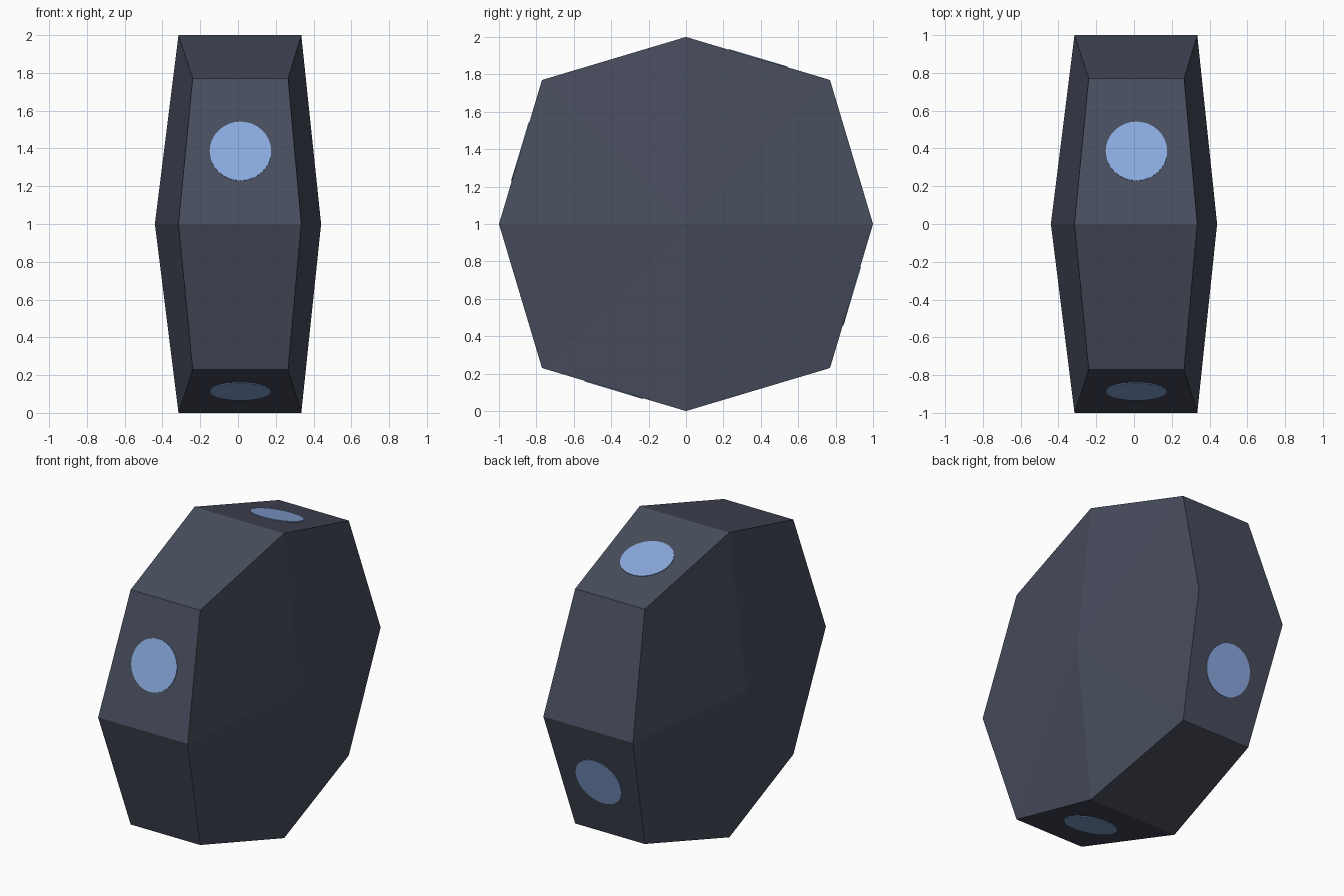
import bpy, bmesh, math
from mathutils import Vector, Matrix

if "Cube" in bpy.data.objects:
    bpy.data.objects.remove(bpy.data.objects["Cube"])


def material(name, rgb):
    m = bpy.data.materials.new(name)
    m.diffuse_color = (*rgb, 1)
    m.use_nodes = True
    m.node_tree.nodes["Principled BSDF"].inputs["Base Color"].default_value = m.diffuse_color
    return m


slate = material("dark slate", (0.065, 0.075, 0.110))
blue = material("light blue", (0.255, 0.405, 0.740))


def finish(bm, name, mat):
    bmesh.ops.recalc_face_normals(bm, faces=bm.faces)
    me = bpy.data.meshes.new(name)
    bm.to_mesh(me)
    bm.free()
    me.materials.append(mat)
    ob = bpy.data.objects.new(name, me)
    bpy.context.collection.objects.link(ob)
    return ob


# eight-sided outline in the y-z plane: points and wide corners alternate
R, D = 1.0, 0.77
outline = []
for i in range(8):
    a = i * math.pi / 4
    r = R if i % 2 == 0 else D * math.sqrt(2)
    outline.append((r * math.cos(a), 1 + r * math.sin(a)))

# body: flat rim between two shallow domed caps
bm = bmesh.new()
rings = []
for side, widths in ((-1, (0.315, 0.24)), (1, (0.335, 0.265))):
    ring = [bm.verts.new((side * widths[i % 2], y, z)) for i, (y, z) in enumerate(outline)]
    apex = bm.verts.new((side * 0.44, 0, 1))
    for i in range(8):
        bm.faces.new((apex, ring[i], ring[(i + 1) % 8]))
    rings.append(ring)
left, right = rings
for i in range(8):
    j = (i + 1) % 8
    bm.faces.new((left[i], left[j], right[j], right[i]))
finish(bm, "body", slate)

# round spots on every second rim face
for n, i in enumerate((1, 3, 5, 7)):
    p, q = Vector((0, *outline[i])), Vector((0, *outline[(i + 1) % 8]))
    along = (q - p).normalized()
    normal = Vector((1, 0, 0)).cross(along)
    mid = (p + q) / 2
    if normal.dot(mid - Vector((0, 0, 1))) < 0:
        normal.negate()
    bm = bmesh.new()
    rot = normal.to_track_quat('Z', 'Y').to_matrix().to_4x4()
    place = Matrix.Translation(mid + normal * 0.001 + Vector((0.013, 0, 0))) @ rot
    bmesh.ops.create_cone(bm, cap_ends=True, segments=32, radius1=0.163,
                          radius2=0.163, depth=0.006, matrix=place)
    finish(bm, f"round_spot_{n + 1}", blue)
